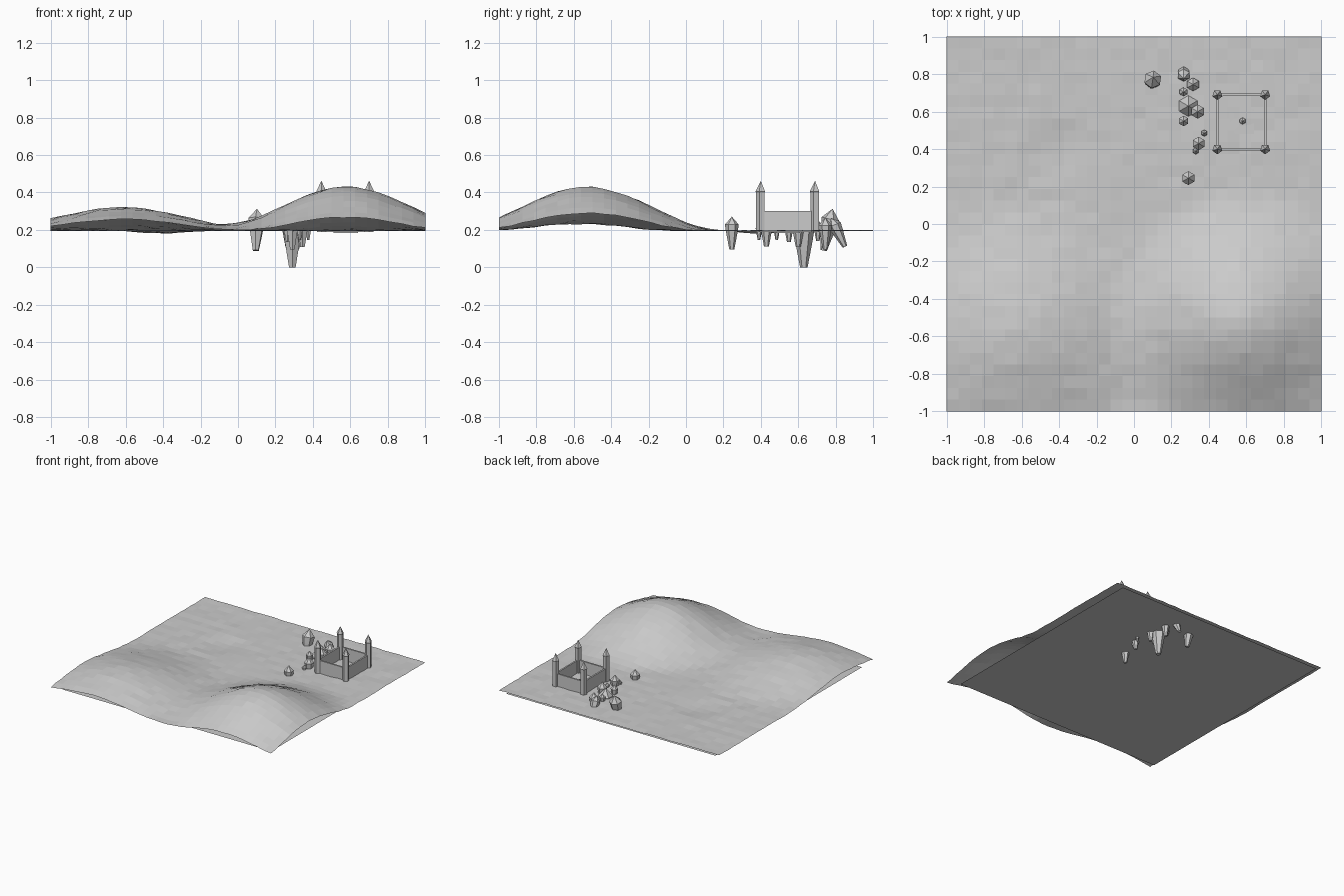
import bpy, bmesh, math, random
from mathutils import Vector

if "Cube" in bpy.data.objects:
    bpy.data.objects.remove(bpy.data.objects["Cube"])

random.seed(4)
GROUND = 0.196


def finish(name, bm):
    mesh = bpy.data.meshes.new(name)
    bm.to_mesh(mesh)
    bm.free()
    obj = bpy.data.objects.new(name, mesh)
    bpy.context.collection.objects.link(obj)
    return obj


def falloff(x, y, cx, cy, radius):
    t = max(0.0, 1 - math.hypot(x - cx, y - cy) / radius)
    return t * t * (3 - 2 * t)


def sheet(name, cx, cy, half, z, segments=1):
    bm = bmesh.new()
    bmesh.ops.create_grid(bm, x_segments=segments, y_segments=segments, size=half)
    for v in bm.verts:
        v.co += Vector((cx, cy, z))
    return finish(name, bm)


def lathe(name, bottom, axis, rings, sides):
    """Stack (radius, distance) rings along an axis; zero radius makes a tip."""
    axis = Vector(axis).normalized()
    turn = axis.to_track_quat('Z', 'Y')
    bm = bmesh.new()
    loops = []
    for r, h in rings:
        count = sides if r > 0 else 1
        loops.append([bm.verts.new(Vector(bottom) + turn @ Vector((
            r * math.cos(math.tau * i / sides + math.pi / 2),
            r * math.sin(math.tau * i / sides + math.pi / 2), h)))
            for i in range(count)])
    bm.faces.new(loops[0][::-1])
    for a, b in zip(loops, loops[1:]):
        for i in range(sides):
            j = (i + 1) % sides
            if len(b) == 1:
                bm.faces.new((a[i], a[j], b[0]))
            else:
                bm.faces.new((a[i], a[j], b[j], b[i]))
    return finish(name, bm)


def box(name, x, y, z, sx, sy, sz):
    bm = bmesh.new()
    bmesh.ops.create_cube(bm, size=1)
    for v in bm.verts:
        v.co = Vector((v.co.x * sx + x, v.co.y * sy + y, v.co.z * sz + z))
    return finish(name, bm)


# Rolling terrain: two hills along the front, a shallow dip at the back left
land = sheet("terrain", 0, 0, 1.0, 0, 32)
for v in land.data.vertices:
    x, y = v.co.x, v.co.y
    v.co.z = (GROUND + random.uniform(-0.003, 0.003)
              + 0.235 * falloff(x, y, 0.58, -0.53, 0.74)
              + 0.125 * falloff(x, y, -0.62, -0.60, 0.78)
              - 0.014 * falloff(x, y, -0.40, 0.40, 0.25))

# Flat water sheet under the terrain
sheet("water", -0.01, 0.04, 0.95, 0.18)

# Castle: corner towers, curtain walls and courtyard floor
X0, X1, Y0, Y1 = 0.445, 0.70, 0.40, 0.69
for x in (X0, X1):
    for y in (Y0, Y1):
        lathe("tower", (x, y, 0.19), (0, 0, 1),
              [(0.025, 0), (0.025, 0.21), (0.028, 0.215), (0, 0.273)], 5)
    box("side_wall", x, (Y0 + Y1) / 2, 0.245, 0.013, Y1 - Y0, 0.11)
for y in (Y0, Y1):
    box("end_wall", (X0 + X1) / 2, y, 0.245, X1 - X0, 0.013, 0.11)
box("courtyard_floor", 0.575, 0.545, 0.19, 0.13, 0.13, 0.012)
lathe("courtyard_shrub", (0.58, 0.55, 0.185), (0, 0, 1),
      [(0.008, 0), (0.018, 0.03), (0, 0.045)], 6)

# Trees: tapered stems with a pointed cap; x, y, radius, bottom z, lean x, lean y
trees = [
    (0.095, 0.735, 0.048, 0.09, 0.03, 0.22),
    (0.265, 0.850, 0.036, 0.11, 0.0, -0.48),
    (0.315, 0.745, 0.036, 0.095, 0, 0),
    (0.265, 0.705, 0.024, 0.14, 0, 0),
    (0.29, 0.63, 0.056, 0.0, 0, 0),
    (0.34, 0.60, 0.038, 0.11, 0, 0),
    (0.265, 0.55, 0.028, 0.135, 0, 0),
    (0.375, 0.485, 0.018, 0.145, 0, 0),
    (0.345, 0.43, 0.036, 0.11, 0, 0),
    (0.33, 0.39, 0.018, 0.145, 0, 0),
    (0.29, 0.245, 0.037, 0.095, 0, 0),
]
for x, y, r, z, lx, ly in trees:
    lathe("tree", (x, y, z), (lx, ly, 1),
          [(0.36 * r, 0), (0.85 * r, 2.6 * r), (r, 3.6 * r), (0, 4.75 * r)], 6)
